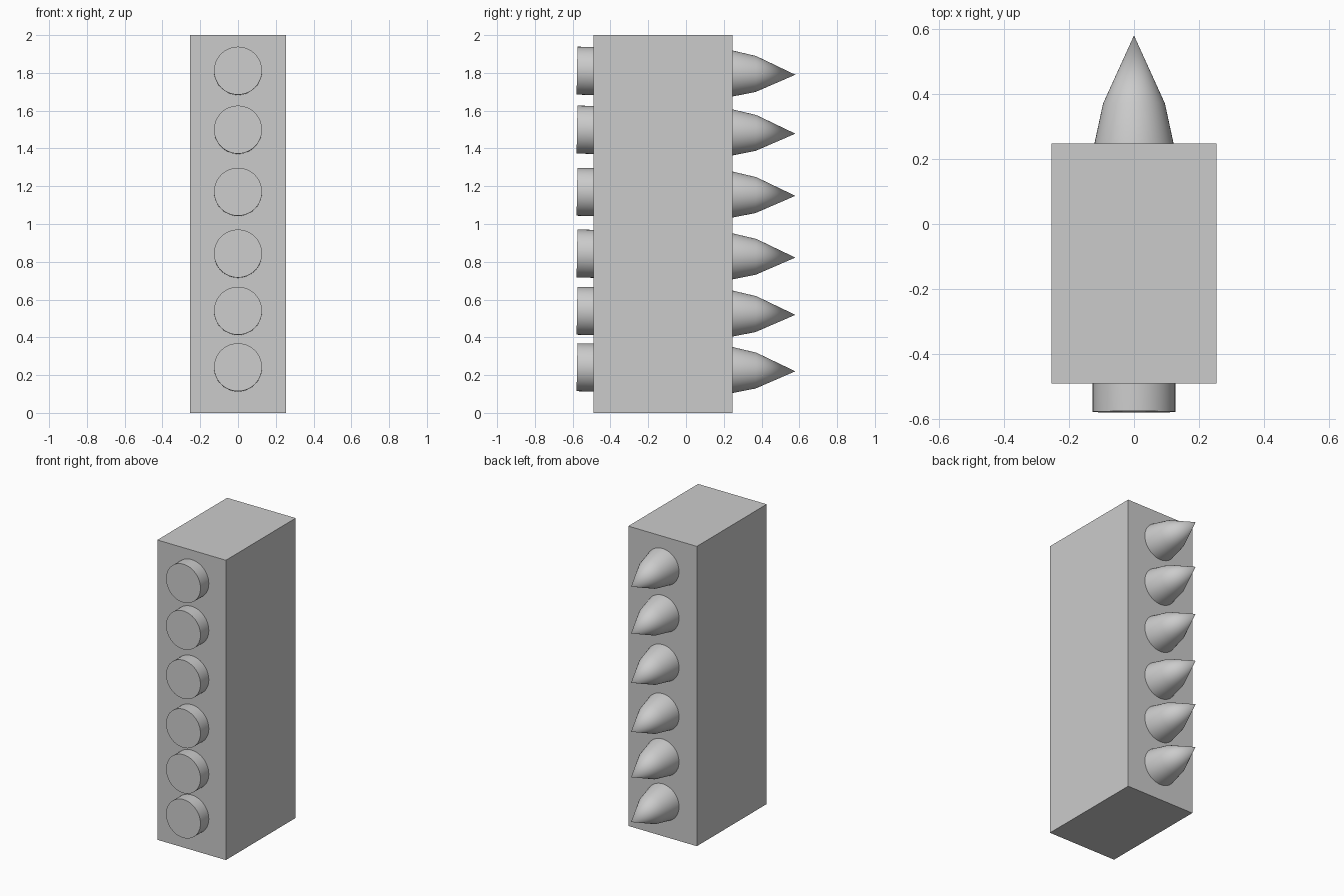
import bpy, bmesh, math

if "Cube" in bpy.data.objects:
    bpy.data.objects.remove(bpy.data.objects["Cube"])

SIDES = 48
TILT = math.radians(-1.07)


def make_object(name, bm):
    bmesh.ops.recalc_face_normals(bm, faces=bm.faces)
    mesh = bpy.data.meshes.new(name)
    bm.to_mesh(mesh)
    bm.free()
    obj = bpy.data.objects.new(name, mesh)
    bpy.context.collection.objects.link(obj)
    return obj


def box(name, lo, hi):
    bm = bmesh.new()
    bmesh.ops.create_cube(bm, size=1)
    for v in bm.verts:
        v.co = [(a + b) / 2 + c * (b - a) for a, b, c in zip(lo, hi, v.co)]
    return make_object(name, bm)


def rocket(name, z):
    # Profile of (y, radius): flat tail, straight body, two-stage nose
    profile = [(-0.577, 0.127), (0.222, 0.127), (0.37, 0.095)]
    bm = bmesh.new()
    rings = []
    for y, r in profile:
        rings.append([bm.verts.new((r * math.cos(a), y, r * math.sin(a)))
                      for a in (2 * math.pi * i / SIDES for i in range(SIDES))])
    tip = bm.verts.new((0, 0.579, 0))
    bm.faces.new(rings[0])
    for i in range(SIDES):
        j = (i + 1) % SIDES
        for a, b in zip(rings, rings[1:]):
            bm.faces.new((a[i], a[j], b[j], b[i]))
        bm.faces.new((rings[-1][i], rings[-1][j], tip))
    obj = make_object(name, bm)
    obj.location.z = z
    obj.rotation_euler.x = TILT
    bpy.ops.object.select_all(action='DESELECT')
    obj.select_set(True)
    bpy.context.view_layer.objects.active = obj
    bpy.ops.object.shade_smooth_by_angle(angle=math.radians(30))
    return obj


# Launcher housing
box("launcher_housing", (-0.253, -0.489, 0), (0.253, 0.247, 2))

# Column of slightly tilted rockets passing through the housing
for n, z in enumerate((0.231, 0.530, 0.833, 1.160, 1.489, 1.801), 1):
    rocket(f"rocket_{n}", z)
